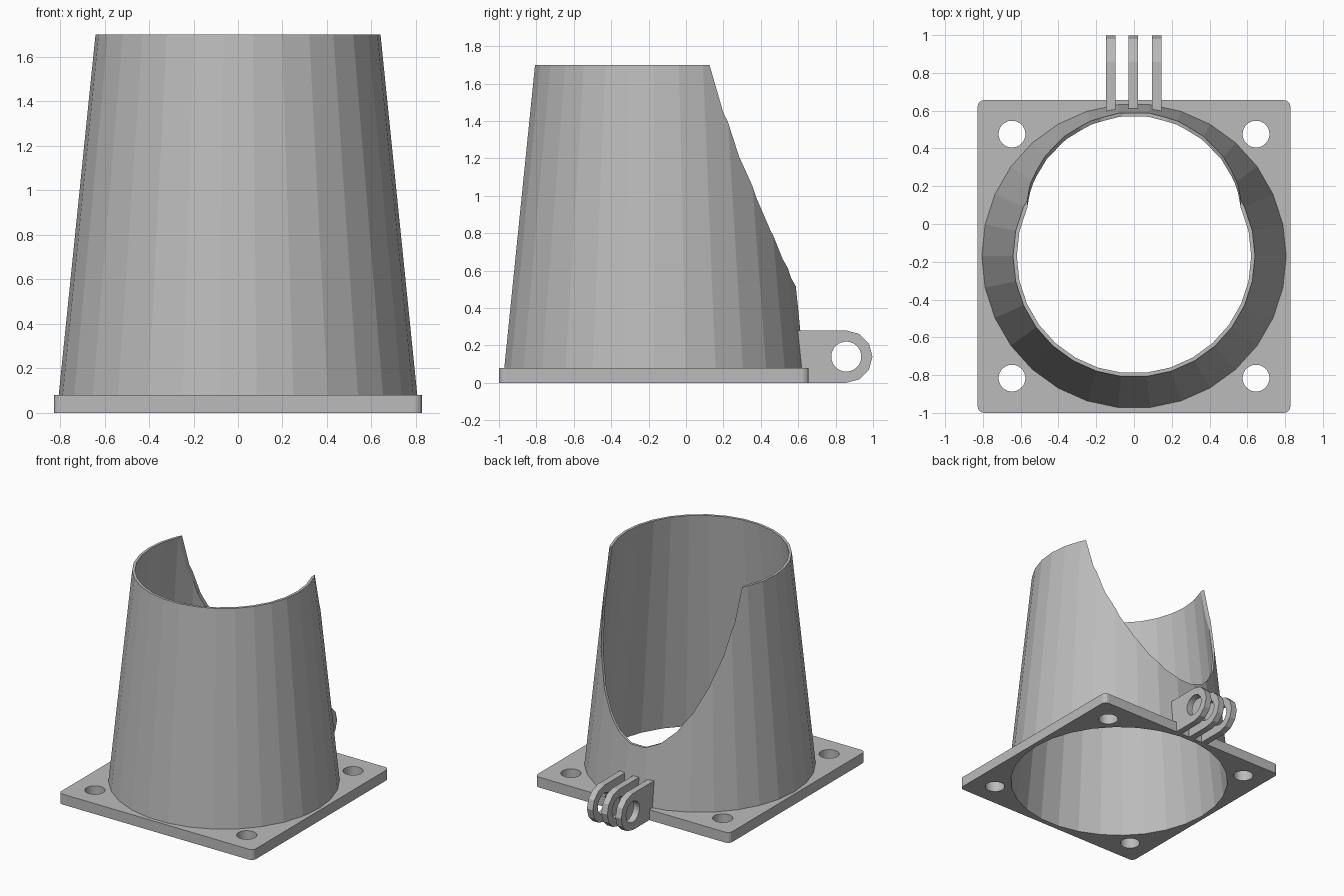
import bpy, bmesh
from math import sin, cos, pi, radians

cube = bpy.data.objects.get("Cube")
if cube:
    bpy.data.objects.remove(cube, do_unlink=True)

grey = bpy.data.materials.new("light_grey")
grey.use_nodes = True
grey.diffuse_color = (0.5, 0.5, 0.5, 1)
grey.node_tree.nodes["Principled BSDF"].inputs["Base Color"].default_value = (0.5, 0.5, 0.5, 1)

CY = -0.17          # axis of the funnel
HEIGHT = 1.70
PLATE = 0.08
WALL = 0.02
SIDES = 30


def loft(name, ring_a, ring_b):
    """Closed solid between two matching rings of points."""
    bm = bmesh.new()
    a = [bm.verts.new(p) for p in ring_a]
    b = [bm.verts.new(p) for p in ring_b]
    bm.faces.new(a)
    bm.faces.new(b)
    for i in range(len(a)):
        j = (i + 1) % len(a)
        bm.faces.new((a[i], a[j], b[j], b[i]))
    bmesh.ops.recalc_face_normals(bm, faces=bm.faces)
    mesh = bpy.data.meshes.new(name)
    bm.to_mesh(mesh)
    bm.free()
    mesh.materials.append(grey)
    obj = bpy.data.objects.new(name, mesh)
    bpy.context.collection.objects.link(obj)
    return obj


def circle(rx, ry=None, n=SIDES):
    ry = rx if ry is None else ry
    return [(rx * cos(2 * pi * i / n), ry * sin(2 * pi * i / n)) for i in range(n)]


def cone_ring(z, inset=0.0):
    r = 0.814 - 0.102 * z - inset
    return [(x, y + CY, z) for x, y in circle(r)]


def cut(obj, cutter):
    mod = obj.modifiers.new("cut", 'BOOLEAN')
    mod.operation = 'DIFFERENCE'
    mod.solver = 'EXACT'
    mod.object = cutter
    bpy.context.view_layer.objects.active = obj
    bpy.ops.object.modifier_apply(modifier=mod.name)


cutters = []


def make_cutter(name, ring_a, ring_b):
    obj = loft(name, ring_a, ring_b)
    obj.hide_render = True
    cutters.append(obj)
    return obj


# Hollow interior and the arched opening at the back
bore = make_cutter("bore_cutter", cone_ring(-0.1, WALL), cone_ring(HEIGHT + 0.1, WALL))
arch = circle(0.565, 1.2)
opening = make_cutter("opening_cutter",
                      [(x, CY, z + HEIGHT) for x, z in arch],
                      [(x, 1.2, z + HEIGHT) for x, z in arch])

# Tapered tube
tube = loft("tapered_tube", cone_ring(PLATE), cone_ring(HEIGHT))
cut(tube, bore)
cut(tube, opening)

# Mounting plate with rounded corners
HALF, ROUND = 0.828, 0.035
outline = []
for k, (sx, sy) in enumerate([(1, 1), (-1, 1), (-1, -1), (1, -1)]):
    for step in range(5):
        a = radians(90 * k + 22.5 * step)
        outline.append((sx * (HALF - ROUND) + ROUND * cos(a),
                        CY - 0.002 + sy * (HALF - ROUND) + ROUND * sin(a)))
plate = loft("mounting_plate", [(x, y, 0) for x, y in outline],
             [(x, y, PLATE) for x, y in outline])
cut(plate, bore)

# Screw holes in the corners
for sx in (-1, 1):
    for sy in (-1, 1):
        ring = [(x + sx * 0.646, y + CY + sy * 0.646) for x, y in circle(0.071)]
        cut(plate, make_cutter("screw_cutter", [(x, y, -0.1) for x, y in ring],
                               [(x, y, 0.2) for x, y in ring]))

# Three hinge lugs with a shared pin hole
PIN_Y, PIN_Z, LUG_R = 0.857, 0.14, 0.14
pin = [(y + PIN_Y, z + PIN_Z) for y, z in circle(0.08)]
pin_cutter = make_cutter("pin_cutter", [(-0.4, y, z) for y, z in pin],
                         [(0.4, y, z) for y, z in pin])
profile = [(0.595, 0), *[(PIN_Y + LUG_R * cos(radians(a)), PIN_Z + LUG_R * sin(radians(a)))
                         for a in range(-90, 91, 30)], (0.595, 2 * LUG_R)]
for side, x in (("right", -0.122), ("middle", -0.003), ("left", 0.12)):
    lug = loft(side + "_hinge_lug", [(x - 0.025, y, z) for y, z in profile],
               [(x + 0.025, y, z) for y, z in profile])
    cut(lug, pin_cutter)
    cut(lug, bore)

for c in cutters:
    bpy.data.objects.remove(c, do_unlink=True)
